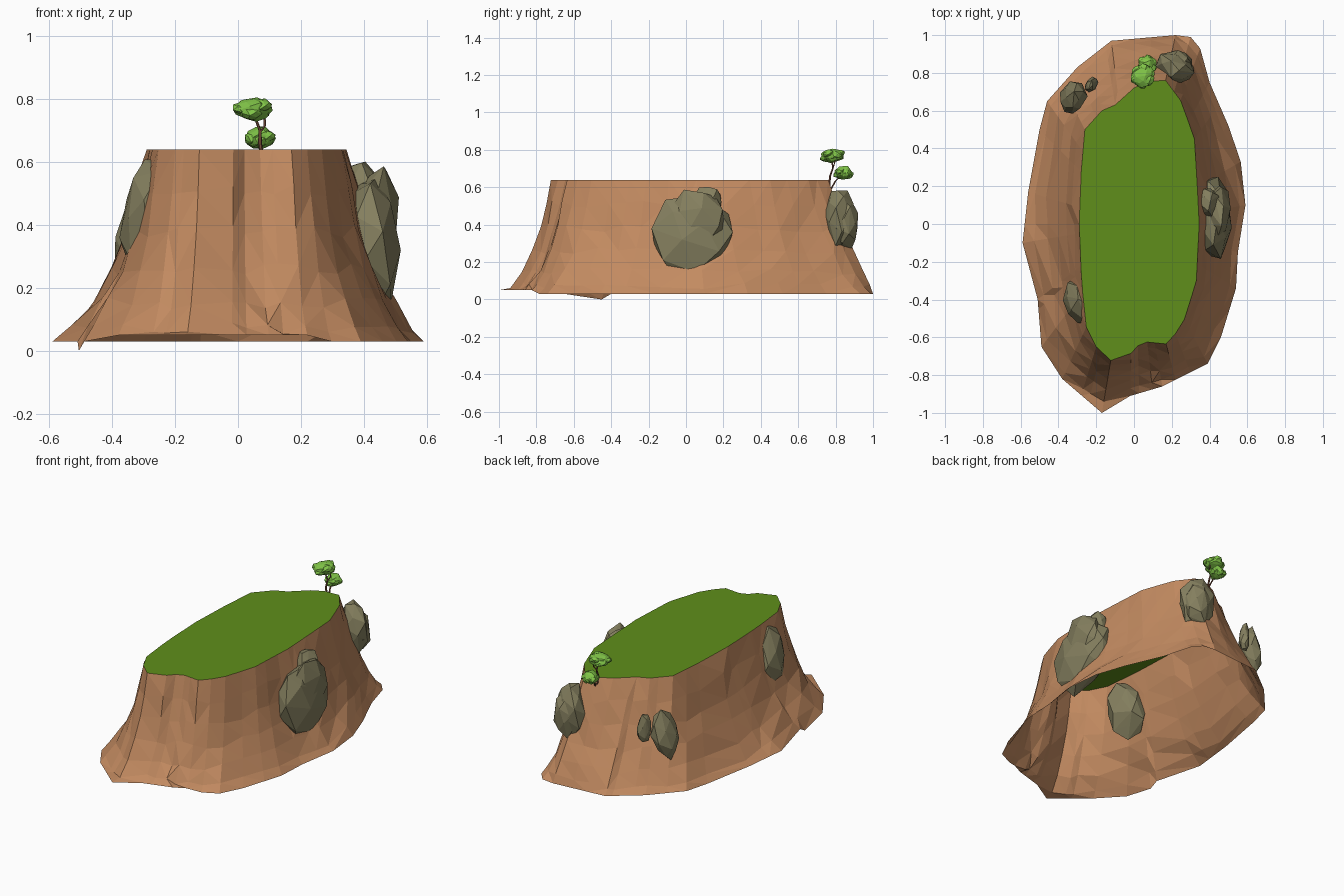
import bpy, bmesh, math, random
from mathutils import Vector, Euler

if "Cube" in bpy.data.objects:
    bpy.data.objects.remove(bpy.data.objects["Cube"])

random.seed(11)


def material(name, rgb):
    m = bpy.data.materials.new(name)
    m.diffuse_color = (*rgb, 1)
    m.use_nodes = True
    m.node_tree.nodes["Principled BSDF"].inputs["Base Color"].default_value = m.diffuse_color
    return m


EARTH = material("brown earth", (0.54, 0.255, 0.118))
GRASS = material("grass green", (0.115, 0.275, 0.011))
STONE = material("grey stone", (0.235, 0.215, 0.115))
LEAF = material("leaf green", (0.22, 0.56, 0.065))
BARK = material("bark brown", (0.19, 0.075, 0.045))


def finish(bm, name, mat):
    me = bpy.data.meshes.new(name)
    bm.to_mesh(me)
    bm.free()
    me.materials.append(mat)
    ob = bpy.data.objects.new(name, me)
    bpy.context.collection.objects.link(ob)
    return ob


# Plan outlines of the foot and of the plateau
FOOT = [(.30, .99), (.35, .93), (.40, .75), (.50, .52), (.565, .33), (.59, .1), (.55, -.15),
        (.54, -.34), (.46, -.6), (.39, -.74), (.15, -.86), (-.02, -.91), (-.17, -1),
        (-.24, -.94), (-.38, -.82), (-.49, -.65), (-.51, -.4), (-.59, -.1), (-.56, .17),
        (-.50, .5), (-.46, .65), (-.3, .83), (-.12, .97), (.22, 1)]
RIM = [(.16, .77), (.25, .65), (.32, .45), (.335, .2), (.345, 0), (.33, -.3), (.27, -.5),
       (.22, -.58), (.17, -.635), (.07, -.625), (.02, -.645), (-.02, -.69), (-.12, -.725),
       (-.2, -.65), (-.26, -.53), (-.28, -.25), (-.29, 0), (-.28, .27), (-.26, .5),
       (-.17, .6), (-.1, .63), (0, .72), (.07, .755)]


def angle(p):
    return math.atan2(p[1], p[0] / 0.55)


def ray(poly, a):
    """Point where the ray at stretched angle a leaves the outline."""
    dx, dy = 0.55 * math.cos(a), math.sin(a)
    best = 0
    for (x1, y1), (x2, y2) in zip(poly, poly[1:] + poly[:1]):
        ex, ey = x2 - x1, y2 - y1
        d = dx * ey - dy * ex
        if abs(d) > 1e-9:
            r = (x1 * ey - y1 * ex) / d
            s = (x1 * dy - y1 * dx) / d
            if r > 0 and -1e-6 <= s <= 1 + 1e-6:
                best = max(best, r)
    return Vector((dx * best, dy * best))


# One column of the cliff for every outline corner, without near duplicates
cols = [angle(p) for p in FOOT]
for p in RIM:
    if all(abs(angle(p) - c) > 0.045 for c in cols):
        cols.append(angle(p))
cols.sort()

# Cliff wall: flared loft from rim to foot, open underneath
LEVELS = [(.64, 0), (.51, .13), (.38, .25), (.26, .42), (.15, .62), (.07, .84), (.03, 1)]
bm = bmesh.new()
rings = [[] for _ in LEVELS]
for a in cols:
    top, foot = ray(RIM, a), ray(FOOT, a)
    wave = .03 * math.sin(5 * a + 1) + .02 * math.sin(11 * a)
    back = .14 * max(0, math.sin(a)) ** 2
    for i, (z, t) in enumerate(LEVELS):
        if 0 < i < len(LEVELS) - 1:
            t += wave + back * math.sin(math.pi * t) + random.uniform(-.02, .02)
            z += random.uniform(-.02, .02)
        p = top.lerp(foot, t)
        if i == len(LEVELS) - 1 and p.y < -.8:
            z = .05
        rings[i].append(bm.verts.new((p.x, p.y, z)))
n = len(cols)
dip = min(rings[-1], key=lambda v: (v.co.xy - Vector((-.51, -.43))).length)
dip.co.z = 0
for up, low in zip(rings, rings[1:]):
    for k in range(n):
        j = (k + 1) % n
        bm.faces.new((up[k], low[k], low[j], up[j]))
bmesh.ops.triangulate(bm, faces=bm.faces[:])
finish(bm, "cliff", EARTH)

# Grass plateau
bm = bmesh.new()
bm.faces.new([bm.verts.new((*ray(RIM, a), .64)) for a in cols])
bmesh.ops.triangulate(bm, faces=bm.faces[:])
bmesh.ops.recalc_face_normals(bm, faces=bm.faces[:])
if bm.faces[:][0].normal.z < 0:
    bmesh.ops.reverse_faces(bm, faces=bm.faces[:])
finish(bm, "grass_top", GRASS)


def lump(bm, centre, half, rot=(0, 0, 0), count=24, rough=.18):
    """Faceted lump: hull of jittered points spread over an ellipsoid."""
    turn = Euler([math.radians(r) for r in rot]).to_matrix()
    pts = []
    for i in range(count):
        h = 1 - 2 * (i + .5) / count
        w, r = math.sqrt(1 - h * h), random.uniform(1 - rough, 1 + rough * .7)
        d = Vector((w * math.cos(i * 2.4), w * math.sin(i * 2.4), h)) * r
        d = turn @ Vector([d[k] * half[k] for k in range(3)])
        pts.append(bm.verts.new(d + Vector(centre)))
    res = bmesh.ops.convex_hull(bm, input=pts)
    junk = [v for v in res["geom_interior"] if isinstance(v, bmesh.types.BMVert)]
    bmesh.ops.delete(bm, geom=junk, context='VERTS')


# Boulders set in the cliff: name, then (centre, half size, rotation) lumps
ROCKS = {
    "right_boulder": [((.415, .03, .35), (.105, .235, .235), (0, 0, 0)),
                      ((.44, .05, .42), (.075, .16, .17), (20, 0, 0)),
                      ((.39, .12, .52), (.06, .085, .10), (0, 0, 0))],
    "back_right_boulder": [((.215, .825, .435), (.105, .08, .175), (0, 0, -28)),
                           ((.23, .85, .40), (.09, .075, .13), (0, 0, -20))],
    "front_left_boulder": [((-.285, -.41, .43), (.09, .13, .185), (10, 8, 8))],
    "back_left_boulder": [((-.325, .67, .36), (.066, .092, .165), (0, 8, -20))],
    "small_back_boulder": [((-.225, .74, .39), (.03, .045, .1), (0, 0, -35))],
}
for name, lumps in ROCKS.items():
    bm = bmesh.new()
    for c, h, r in lumps:
        lump(bm, c, h, r)
    finish(bm, name, STONE)

# Tree crowns: clusters of leafy lumps
CROWNS = {
    "upper_crown": ((.047, .785, .768), (.068, .068, .045)),
    "lower_crown": ((.07, .843, .678), (.053, .055, .044)),
}
for name, (c, h) in CROWNS.items():
    bm = bmesh.new()
    lump(bm, c, [s * .88 for s in h], count=40)
    for k in range(6):
        a = k * 1.047 + .4
        off = Vector((math.cos(a) * h[0], math.sin(a) * h[1], random.uniform(-.6, .6) * h[2])) * .52
        lump(bm, Vector(c) + off, [s * .5 for s in h], count=22)
    finish(bm, name, LEAF)


# Trunks: thin tapered bent stems
def stem(name, pts, r0, r1):
    bm = bmesh.new()
    loops = []
    for i, p in enumerate(pts):
        r = r0 + (r1 - r0) * i / (len(pts) - 1)
        loops.append([bm.verts.new((p[0] + r * math.cos(k * math.tau / 6),
                                    p[1] + r * math.sin(k * math.tau / 6), p[2])) for k in range(6)])
    for lo, hi in zip(loops, loops[1:]):
        for k in range(6):
            j = (k + 1) % 6
            bm.faces.new((lo[k], lo[j], hi[j], hi[k]))
    bm.faces.new(loops[-1])
    finish(bm, name, BARK)


stem("tall_trunk", [(.08, .765, .59), (.07, .77, .66), (.07, .785, .70), (.05, .78, .755)], .007, .004)
stem("short_trunk", [(.085, .775, .59), (.075, .80, .635), (.07, .835, .67)], .006, .004)
stem("side_branch", [(.07, .782, .695), (.085, .79, .715), (.085, .80, .75)], .004, .003)
